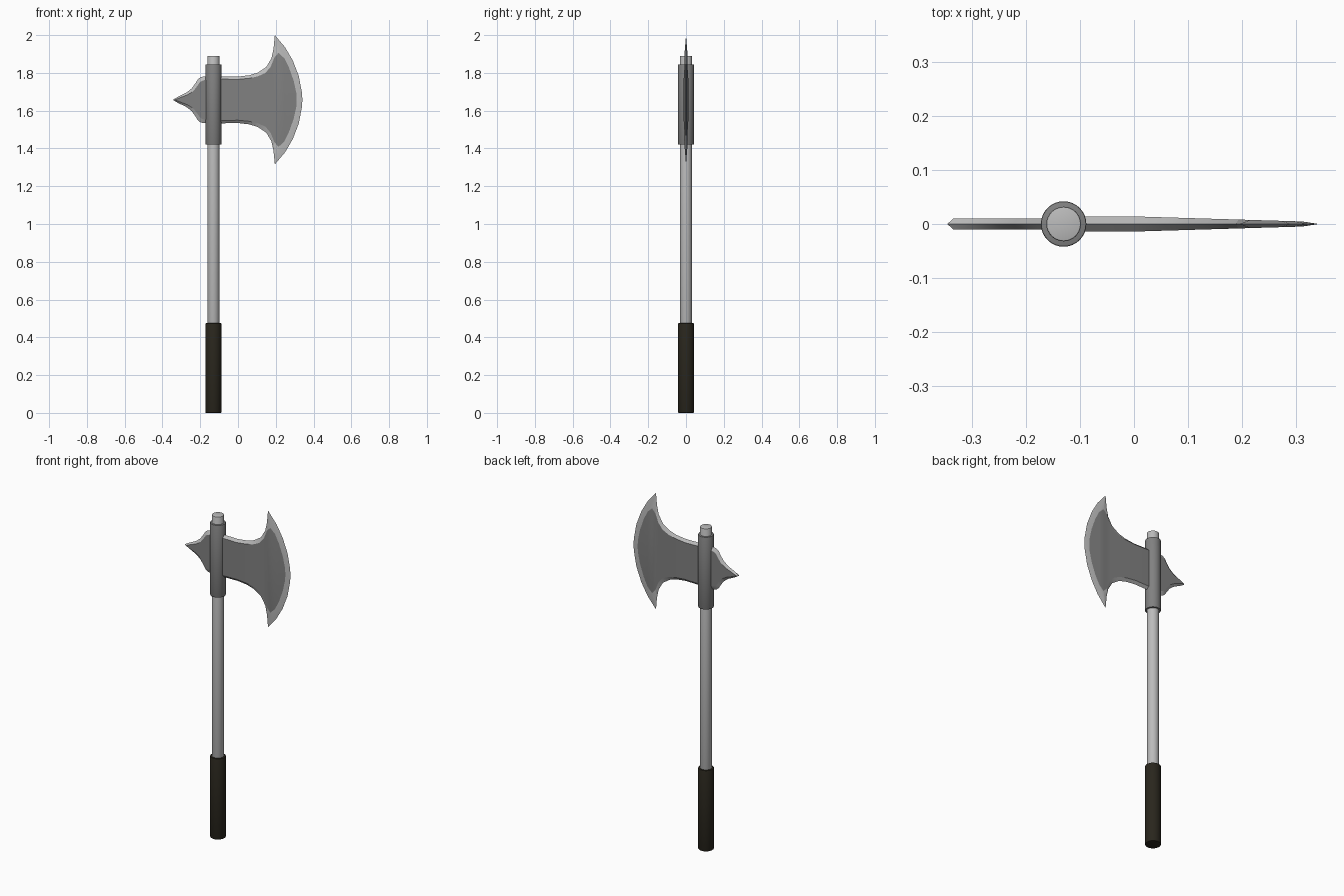
import bpy, bmesh
from math import radians

if "Cube" in bpy.data.objects:
    bpy.data.objects.remove(bpy.data.objects["Cube"])

CX = -0.13      # shaft axis
CZ = 1.6575     # mirror height of the head


def material(name, rgb):
    m = bpy.data.materials.new(name)
    m.diffuse_color = (*rgb, 1)
    m.use_nodes = True
    m.node_tree.nodes["Principled BSDF"].inputs["Base Color"].default_value = m.diffuse_color
    return m


grip_mat = material("dark_leather", (0.022, 0.019, 0.012))
dark_steel = material("dark_steel", (0.22, 0.22, 0.22))
light_steel = material("light_steel", (0.5, 0.5, 0.5))


def smooth(ob, angle=30):
    bpy.ops.object.select_all(action='DESELECT')
    ob.select_set(True)
    bpy.context.view_layer.objects.active = ob
    bpy.ops.object.shade_smooth_by_angle(angle=radians(angle))


def rod(name, r, z0, z1, mat, bevel=0.003):
    bpy.ops.mesh.primitive_cylinder_add(vertices=32, radius=r, depth=z1 - z0,
                                        location=(CX, 0, (z0 + z1) / 2))
    ob = bpy.context.object
    ob.name = name
    ob.data.materials.append(mat)
    bm = bmesh.new()
    bm.from_mesh(ob.data)
    rims = [e for e in bm.edges if abs(e.verts[0].co.z - e.verts[1].co.z) < 1e-5]
    bmesh.ops.bevel(bm, geom=rims, offset=bevel, segments=2, affect='EDGES', profile=0.5)
    bm.to_mesh(ob.data)
    bm.free()
    smooth(ob)


def plate(name, outer, inner, thick):
    """Half outlines (x, height above CZ): sharp rim at y=0, face at +-thick(x)."""
    bm = bmesh.new()

    def row(pts, sz, sy):
        return [bm.verts.new((x, sy * thick(x), CZ + sz * h)) for x, h in pts]

    rim = {s: row(outer, s, 0) for s in (1, -1)}
    for sy in (1, -1):
        face = {s: row(inner, s, sy) for s in (1, -1)}
        for i in range(len(inner) - 1):
            bm.faces.new((face[1][i], face[1][i + 1], face[-1][i + 1], face[-1][i]))
            for s in (1, -1):
                f = bm.faces.new((rim[s][i], rim[s][i + 1], face[s][i + 1], face[s][i]))
                f.material_index = 1
    bmesh.ops.remove_doubles(bm, verts=bm.verts, dist=1e-5)
    bmesh.ops.dissolve_degenerate(bm, edges=bm.edges, dist=1e-5)
    bmesh.ops.recalc_face_normals(bm, faces=bm.faces)
    me = bpy.data.meshes.new(name)
    bm.to_mesh(me)
    bm.free()
    ob = bpy.data.objects.new(name, me)
    bpy.context.collection.objects.link(ob)
    me.materials.append(dark_steel)
    me.materials.append(light_steel)
    smooth(ob, 15)


# Handle
rod("grip", 0.042, 0, 0.475, grip_mat)
rod("shaft", 0.032, 0.3, 1.89, light_steel)
rod("collar", 0.042, 1.42, 1.845, dark_steel)

# Broad blade
blade_outer = [(-0.12, 0.125), (0.0, 0.123), (0.06, 0.13), (0.105, 0.144), (0.15, 0.174),
               (0.177, 0.22), (0.188, 0.27), (0.195, 0.342), (0.25, 0.277), (0.29, 0.208),
               (0.322, 0.125), (0.338, 0.04), (0.341, 0)]
blade_inner = [(-0.12, 0.11), (0.0, 0.108), (0.06, 0.114), (0.105, 0.124), (0.145, 0.142),
               (0.173, 0.175), (0.193, 0.225), (0.215, 0.249), (0.245, 0.22), (0.27, 0.17),
               (0.295, 0.1), (0.309, 0.035), (0.311, 0)]
plate("blade", blade_outer, blade_inner,
      lambda x: 0.014 if x < 0 else 0.014 - 0.030 * x)

# Back spike
spike_outer = [(-0.345, 0), (-0.315, 0.018), (-0.275, 0.037), (-0.245, 0.06), (-0.225, 0.088),
               (-0.213, 0.108), (-0.198, 0.12), (-0.18, 0.124), (-0.14, 0.124)]
spike_inner = [(-0.333, 0), (-0.308, 0.011), (-0.268, 0.026), (-0.236, 0.046), (-0.214, 0.075),
               (-0.202, 0.093), (-0.192, 0.1), (-0.178, 0.104), (-0.14, 0.104)]
plate("back_spike", spike_outer, spike_inner, lambda x: 0.0105)
